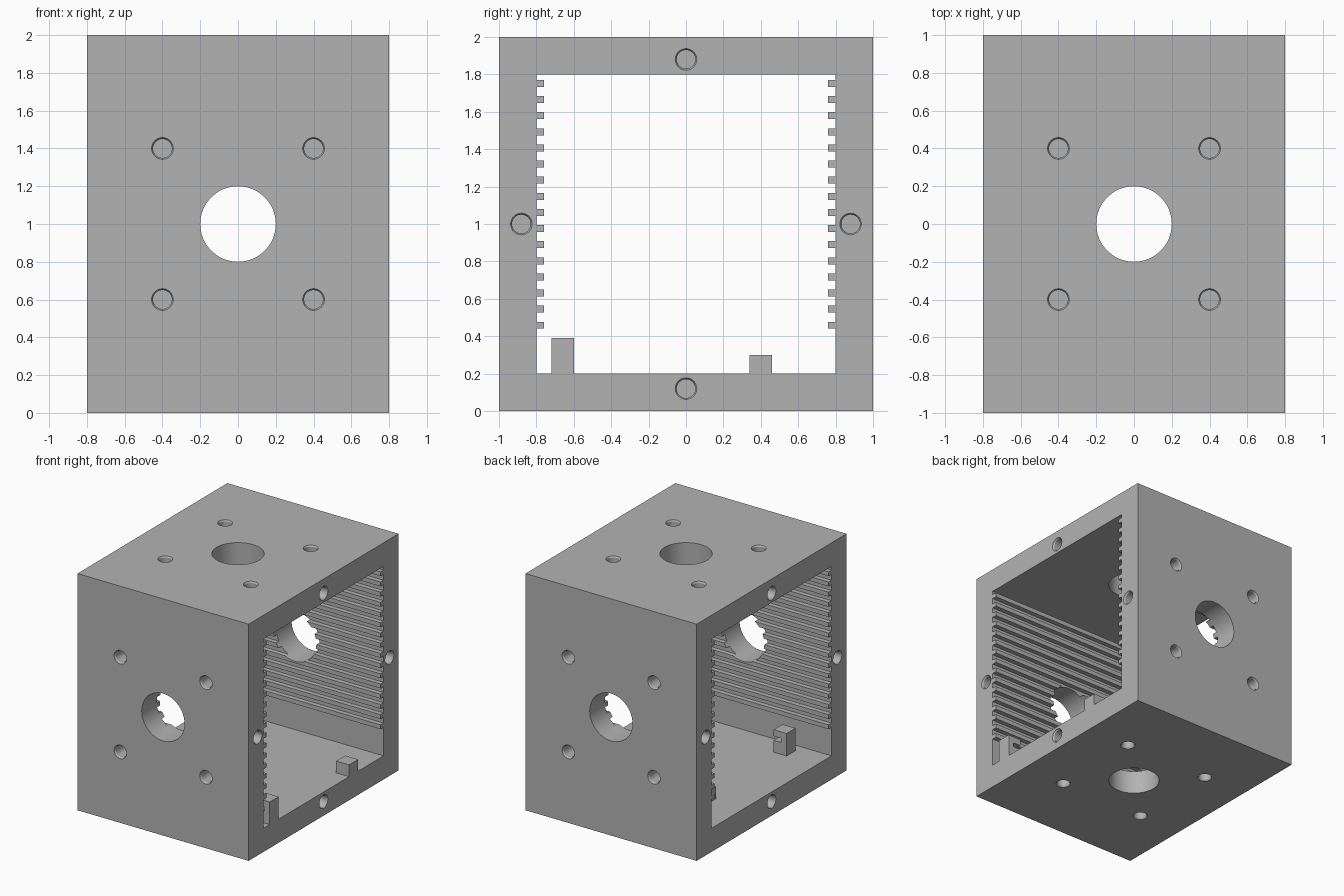
import bpy, bmesh
from math import radians
from mathutils import Matrix, Vector

if "Cube" in bpy.data.objects:
    bpy.data.objects.remove(bpy.data.objects["Cube"])

grey = bpy.data.materials.new("grey plastic")
grey.diffuse_color = (0.45, 0.45, 0.45, 1)
grey.use_nodes = True
grey.node_tree.nodes["Principled BSDF"].inputs["Base Color"].default_value = grey.diffuse_color


def make_object(name, bm):
    bmesh.ops.recalc_face_normals(bm, faces=bm.faces)
    me = bpy.data.meshes.new(name)
    bm.to_mesh(me)
    bm.free()
    me.materials.append(grey)
    ob = bpy.data.objects.new(name, me)
    bpy.context.collection.objects.link(ob)
    return ob


def add_box(bm, lo, hi):
    lo, hi = Vector(lo), Vector(hi)
    mat = Matrix.Translation((lo + hi) / 2) @ Matrix.Diagonal((*(hi - lo), 1))
    bmesh.ops.create_cube(bm, size=1, matrix=mat)


def extrude_x(bm, points, x0, x1):
    """Extrude a (y, z) outline along x."""
    face = bm.faces.new([bm.verts.new((x0, y, z)) for y, z in points])
    res = bmesh.ops.extrude_face_region(bm, geom=[face])
    verts = [v for v in res["geom"] if isinstance(v, bmesh.types.BMVert)]
    bmesh.ops.translate(bm, vec=(x1 - x0, 0, 0), verts=verts)


def add_cone(bm, centre, axis, r1, r2, depth, segments):
    mat = Matrix.Translation(centre) @ Vector(axis).to_track_quat("Z", "Y").to_matrix().to_4x4()
    bmesh.ops.create_cone(bm, cap_ends=True, segments=segments,
                          radius1=r1, radius2=r2, depth=depth, matrix=mat)


def cut(target, bm, name):
    cutter = make_object(name, bm)
    cutter.hide_render = True
    mod = target.modifiers.new(name, "BOOLEAN")
    mod.operation, mod.solver, mod.object = "DIFFERENCE", "EXACT", cutter
    bpy.context.view_layer.objects.active = target
    bpy.ops.object.modifier_apply(modifier=name)
    bpy.data.objects.remove(cutter)


# Housing block
bm = bmesh.new()
add_box(bm, (-0.8, -1, 0), (0.8, 1, 2))
housing = make_object("housing", bm)

# Open tunnel with ribbed side walls
side = [(0.8, 0.2)]
for i in range(16):
    z = 0.44 + i * 0.0862
    side += [(0.8, z), (0.76, z), (0.76, z + 0.037), (0.8, z + 0.037)]
side.append((0.8, 1.8))
bm = bmesh.new()
extrude_x(bm, side + [(-y, z) for y, z in reversed(side)], -1, 1)
cut(housing, bm, "tunnel_cutter")

# Large round openings, front to back and top to bottom
for axis in ((0, 1, 0), (0, 0, 1)):
    bm = bmesh.new()
    add_cone(bm, (0, 0, 1), axis, 0.2, 0.2, 3, 64)
    cut(housing, bm, "opening_cutter")

# Blind screw holes with a small chamfer at the mouth
holes = []
for s in (-1, 1):
    for a in (-0.4, 0.4):
        for b in (-0.4, 0.4):
            holes.append(((a, s, 1 + b), (0, s, 0)))
            holes.append(((a, b, 1 + s), (0, 0, s)))
    for y, z in ((-0.88, 1), (0.88, 1), (0, 0.12), (0, 1.88)):
        holes.append(((s * 0.8, y, z), (s, 0, 0)))
for radius, inner, depth in ((0.05, 0.05, 0.12), (0.058, 0.05, 0.012)):
    bm = bmesh.new()
    for point, axis in holes:
        n, p = Vector(axis), Vector(point)
        lift = 0.02 if radius == inner else 0.0005
        add_cone(bm, p + n * (lift - depth) / 2, -n, radius, inner, depth + lift, 32)
    cut(housing, bm, "screw_hole_cutter")

bpy.ops.object.select_all(action="DESELECT")
housing.select_set(True)
bpy.context.view_layer.objects.active = housing
bpy.ops.object.shade_smooth_by_angle(angle=radians(30))

# Circuit board supports: slotted clips and plain rests on the floor
for label, x0, x1, inward in (("right", 0.68, 0.8, -1), ("left", -0.52, -0.4, 1)):
    bm = bmesh.new()
    add_box(bm, (x0, -0.72, 0.19), (x1, -0.6, 0.39))
    clip = make_object(label + "_board_clip", bm)
    edge = x0 if inward < 0 else x1
    bm = bmesh.new()
    xs = sorted((edge + inward * 0.1, edge - inward * 0.07))
    add_box(bm, (xs[0], -0.8, 0.3), (xs[1], -0.5, 0.335))
    cut(clip, bm, "slot_cutter")

    bm = bmesh.new()
    add_box(bm, (x0, 0.34, 0.19), (x1, 0.46, 0.3))
    make_object(label + "_board_rest", bm)
